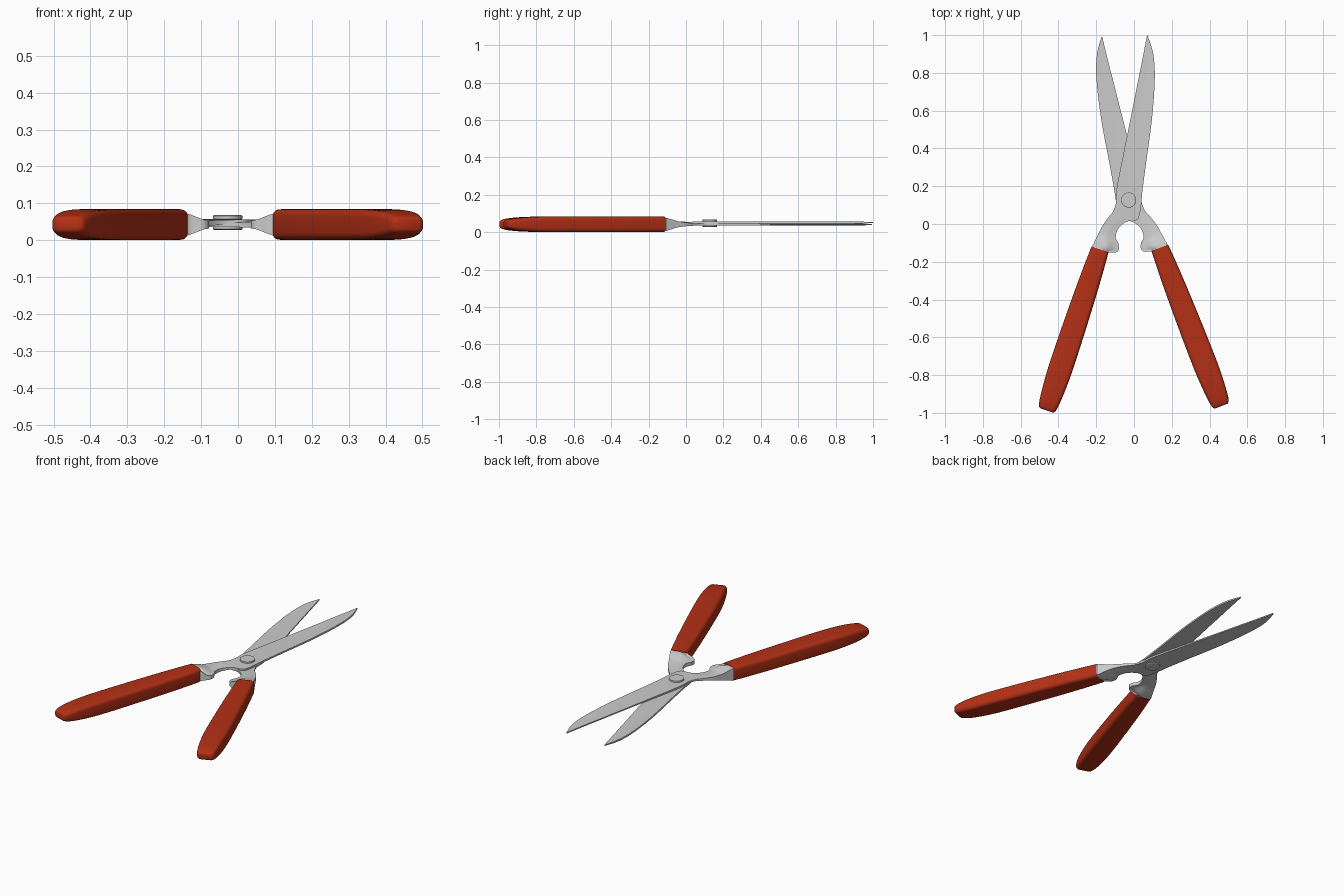
import bpy, bmesh, math
from mathutils import Vector, Matrix

if "Cube" in bpy.data.objects:
    bpy.data.objects.remove(bpy.data.objects["Cube"])

PIVOT = Vector((-0.028, 0.127, 0.0))
MID_Z = 0.0465
OPEN = Matrix.Rotation(math.radians(2.9), 3, 'Z')

red = bpy.data.materials.new("red_grip")
red.diffuse_color = (0.46, 0.03, 0.008, 1)
red.use_nodes = True
red.node_tree.nodes["Principled BSDF"].inputs["Base Color"].default_value = red.diffuse_color


def place(p, side):
    """Side 1 is the left lever; side -1 is mirrored and swung about the pivot."""
    p = Vector(p)
    if side == 1:
        return p
    q = p - PIVOT
    q.x = -q.x
    return OPEN @ q + PIVOT


def smooth_path(rows, n):
    """Catmull-Rom interpolation of tuples."""
    out = []
    for i in range(len(rows) - 1):
        a, b, c, d = (rows[max(i - 1, 0)], rows[i], rows[i + 1],
                      rows[min(i + 2, len(rows) - 1)])
        for k in range(n):
            t = k / n
            out.append([0.5 * (2 * q + (r - p) * t + (2 * p - 5 * q + 4 * r - s) * t * t
                               + (3 * q - p - 3 * r + s) * t ** 3)
                        for p, q, r, s in zip(a, b, c, d)])
    out.append(list(rows[-1]))
    return out


def loft(name, rings, side, angle, mat=None):
    bm = bmesh.new()
    vs = [[bm.verts.new(place(p, side)) for p in ring] for ring in rings]
    n = len(vs[0])
    for a, b in zip(vs, vs[1:]):
        for j in range(n):
            bm.faces.new((a[j], a[(j + 1) % n], b[(j + 1) % n], b[j]))
    bm.faces.new(vs[0])
    bm.faces.new(vs[-1])
    bmesh.ops.recalc_face_normals(bm, faces=bm.faces)
    me = bpy.data.meshes.new(name)
    bm.to_mesh(me)
    bm.free()
    ob = bpy.data.objects.new(name, me)
    bpy.context.collection.objects.link(ob)
    if mat:
        me.materials.append(mat)
    shade(ob, angle)
    return ob


def shade(ob, angle):
    bpy.ops.object.select_all(action='DESELECT')
    ob.select_set(True)
    bpy.context.view_layer.objects.active = ob
    bpy.ops.object.shade_smooth_by_angle(angle=math.radians(angle))


# Blade and neck: left edge xy, right edge xy, left and right thickness, blend to handle height
BLADE = [
    (0.069, 1.000, 0.071, 1.000, .006, .006, 0),
    (0.050, 0.900, 0.101, 0.905, .007, .010, 0),
    (0.024, 0.770, 0.110, 0.770, .007, .010, 0),
    (-0.019, 0.555, 0.095, 0.555, .007, .010, 0),
    (-0.067, 0.317, 0.063, 0.317, .009, .010, 0),
    (-0.093, 0.180, 0.044, 0.170, .010, .010, 0),
    (-0.095, 0.115, 0.036, 0.085, .010, .010, 0),
    (-0.112, 0.065, 0.018, 0.024, .010, .010, .1),
    (-0.140, 0.030, -0.040, 0.012, .014, .012, .3),
    (-0.170, -0.015, -0.083, -0.025, .022, .016, .7),
    (-0.190, -0.055, -0.097, -0.072, .034, .020, 1),
    (-0.205, -0.085, -0.082, -0.104, .052, .020, 1),
    (-0.216, -0.108, -0.079, -0.132, .066, .022, 1),
    (-0.221, -0.117, -0.095, -0.150, .070, .028, 1),
    (-0.222, -0.125, -0.138, -0.155, .072, .060, 1),
    (-0.235, -0.170, -0.160, -0.200, .060, .060, 1),
]


def blade_rings(side):
    rings = []
    for lx, ly, rx, ry, tl, tr, f in smooth_path(BLADE, 5):
        z = (1 - f) * (MID_Z + side * 0.0053) + f * 0.0425
        top, low = [], []
        for i in range(9):
            u = i / 8
            k = min(max((u - 0.45) / 0.45, 0), 1)
            h = (tl + (tr - tl) * k * k * (3 - 2 * k)) / 2
            x, y = lx + (rx - lx) * u, ly + (ry - ly) * u
            top.append((x, y, z + h))
            low.append((x, y, z - h))
        rings.append(top + low[::-1])
    return rings


# Grip: distance along axis, width, thickness
GRIP = [(0, .076, .064), (.005, .090, .077), (.016, .097, .083), (.2, .114, .084),
        (.45, .125, .084), (.66, .128, .083), (.77, .120, .077), (.84, .109, .066),
        (.875, .099, .054), (.892, .086, .042), (.898, .068, .028)]


def grip_rings():
    start, axis = Vector((-0.180, -0.135, 0.0425)), Vector((-0.315, -0.949, 0))
    across = Vector((0.949, -0.315, 0))
    rings = []
    for s, w, h in smooth_path(GRIP, 3):
        r = min(0.02, h * 0.36)
        ring = []
        for c, (sx, sz) in enumerate(((1, 1), (-1, 1), (-1, -1), (1, -1))):
            for k in range(6):
                a = math.radians(90 * c + 18 * k)
                ring.append(start + axis * s
                            + across * (sx * (w / 2 - r) + r * math.cos(a))
                            + Vector((0, 0, sz * (h / 2 - r) + r * math.sin(a))))
        rings.append(ring)
    return rings


for side, label in ((1, "left"), (-1, "right")):
    loft(label + "_lever_blade", blade_rings(side), side, 35)
    loft(label + "_grip", grip_rings(), side, 50, red)

# Pivot bolt: two heads joined by a shank
profile = [(.037, .028), (.040, .030), (.040, .038), (.026, .040),
           (.026, .055), (.040, .057), (.040, .066), (.037, .068)]
bolt = [[PIVOT + Vector((r * math.cos(a), r * math.sin(a), z))
         for a in (math.tau * i / 40 for i in range(40))] for r, z in profile]
loft("pivot_bolt", bolt, 1, 30)
